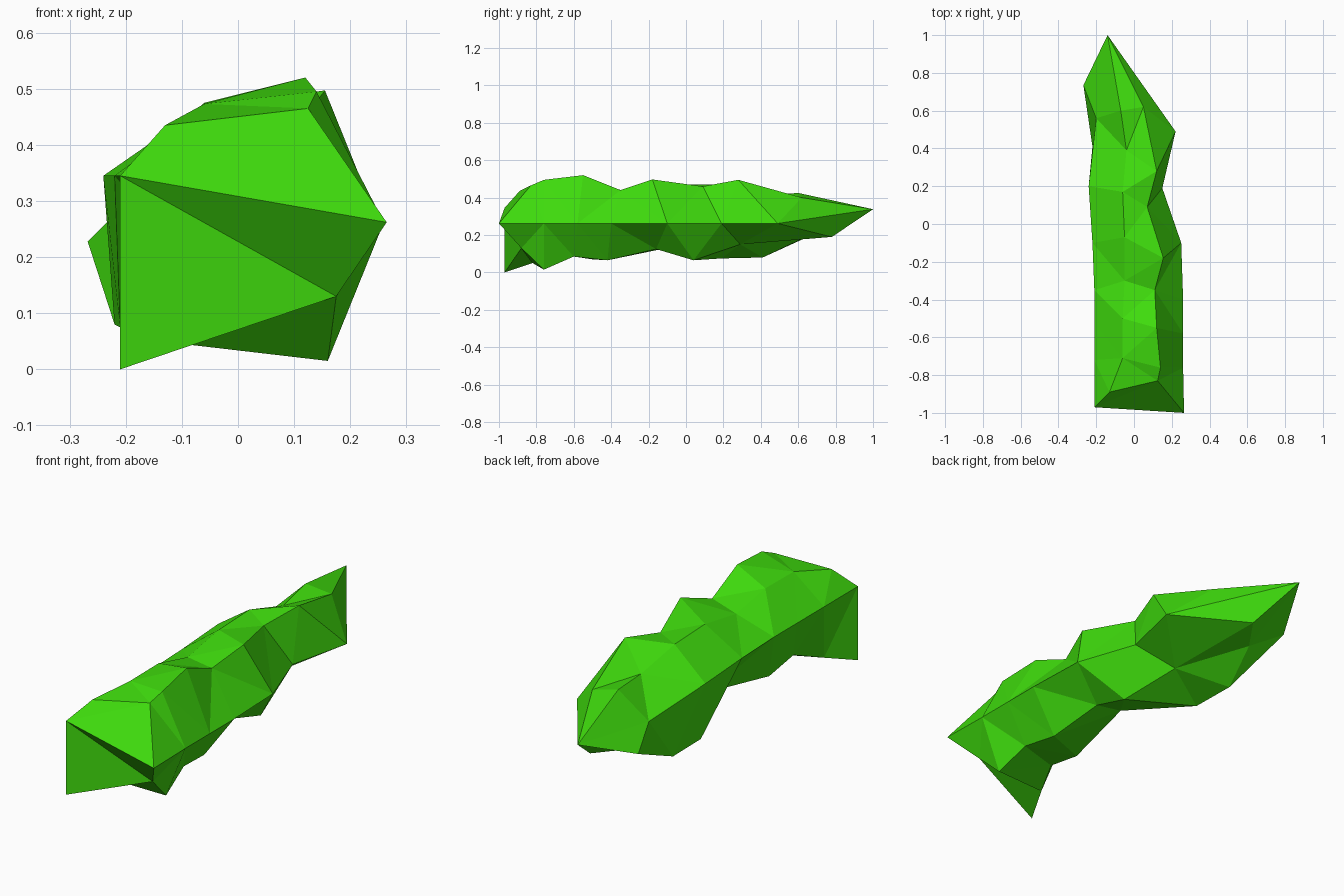
import bpy
import bmesh
from mathutils import Vector

default_cube = bpy.data.objects.get("Cube")
if default_cube:
    bpy.data.objects.remove(default_cube, do_unlink=True)


def make_material(name, colour):
    mat = bpy.data.materials.new(name)
    mat.use_nodes = True
    mat.diffuse_color = (*colour, 1)
    mat.node_tree.nodes["Principled BSDF"].inputs["Base Color"].default_value = (*colour, 1)
    return mat


def flat_rail(points, height):
    """Rail that stays at one height."""
    return [Vector((x, y, height)) for x, y in points]


def rail(points):
    return [Vector(p) for p in points]


# Lengthwise rails of the hedge, each running from the blunt front to the tip
right_rib = flat_rail([(.265, -1), (.26, -.76), (.26, -.58), (.26, -.4),
                       (.25, -.1), (.15, .19), (.22, .49)], .262)
top_right = rail([(.125, -.83, .465), (.14, -.76, .495), (.12, -.55, .52),
                  (.11, -.35, .44), (.155, -.18, .497), (.07, .09, .46),
                  (.12, .28, .495), (.05, .62, .4)])
top_left = rail([(-.13, -.89, .435), (-.06, -.71, .473), (-.06, -.5, .475),
                 (-.05, -.3, .43), (-.05, -.07, .47), (-.06, .17, .47),
                 (-.04, .39, .41), (-.07, .6, .425)])
left_rib = flat_rail([(-.21, -.97), (-.21, -.72), (-.21, -.52), (-.21, -.35),
                      (-.22, -.1), (-.24, .2)], .345)
bottom_left = rail([(-.21, -.97, 0), (-.14, -.82, .05), (-.08, -.68, .1),
                    (-.08, -.5, .07), (-.03, -.13, .125), (-.21, .19, .075),
                    (-.22, .41, .08), (-.16, .62, .18)])
bottom_right = rail([(.175, -.88, .13), (.16, -.76, .015), (.14, -.6, .085),
                     (.12, -.42, .065), (.085, -.16, .125), (.09, .04, .065),
                     (0, .29, .15), (-.05, .78, .19)])
tip = Vector((-.14, 1, .338))

# Both side ribs run straight into the tip
left_rib.append(Vector((-.2, .56, .295)))
for rib in (right_rib, left_rib):
    rib.append(rib[-1].lerp(tip, .4))

# Skin the rails and close the tip
bm = bmesh.new()
rails = [[bm.verts.new(p) for p in r] for r in
         (right_rib, top_right, top_left, left_rib, bottom_left, bottom_right)]
end = bm.verts.new(tip)
back_faces = []
for a, b in zip(rails, rails[1:] + rails[:1]):
    for i in range(len(a) - 1):
        quad = bm.faces.new((a[i], b[i], b[i + 1], a[i + 1]))
    back_faces.append((quad, bm.faces.new((a[-1], b[-1], end))))

# Fold the blunt front into two facets
front = [r[0] for r in rails]
bm.faces.new(front[:4])
bm.faces.new(front[3:] + front[:1])

# Pull a low bump out of the left side near the tip
side = bmesh.ops.dissolve_faces(bm, faces=list(back_faces[3]))["region"]
bump = bmesh.ops.poke(bm, faces=side)["verts"][0]
bump.co = (-.268, .735, .228)

# Crease every panel along its shorter diagonal
bmesh.ops.triangulate(bm, faces=bm.faces[:], quad_method='SHORT_EDGE')
bmesh.ops.recalc_face_normals(bm, faces=bm.faces[:])

mesh = bpy.data.meshes.new("hedge")
bm.to_mesh(mesh)
bm.free()
mesh.materials.append(make_material("leaf green", (.05, .72, .004)))
hedge = bpy.data.objects.new("hedge", mesh)
bpy.context.collection.objects.link(hedge)
